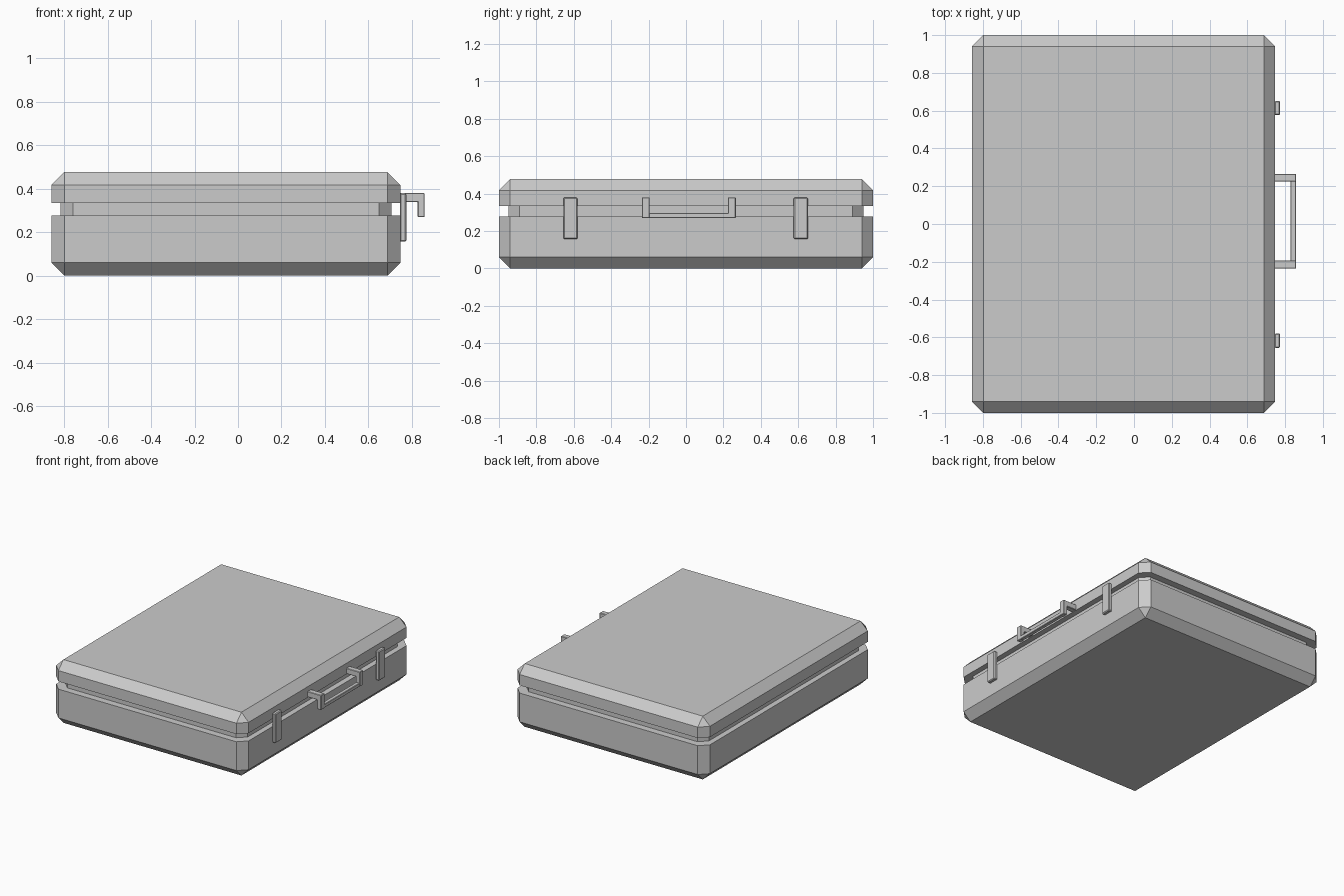
import bpy, bmesh
from mathutils import Vector

if "Cube" in bpy.data.objects:
    bpy.data.objects.remove(bpy.data.objects["Cube"])


def add_object(name, bm):
    bmesh.ops.recalc_face_normals(bm, faces=bm.faces)
    mesh = bpy.data.meshes.new(name)
    bm.to_mesh(mesh)
    bm.free()
    obj = bpy.data.objects.new(name, mesh)
    bpy.context.collection.objects.link(obj)
    return obj


def box_bmesh(lo, hi, bevel):
    lo, hi = Vector(lo), Vector(hi)
    bm = bmesh.new()
    bmesh.ops.create_cube(bm, size=1)
    for v in bm.verts:
        v.co = (lo + hi) / 2 + v.co * (hi - lo)
    bmesh.ops.bevel(bm, geom=bm.edges[:], offset=bevel, segments=1,
                    profile=0.5, affect='EDGES')
    return bm


def add_box(name, lo, hi, bevel):
    return add_object(name, box_bmesh(lo, hi, bevel))


def add_profile(name, xz, y0, y1, bevel):
    # extrude an x-z outline along y, then soften its edges
    bm = bmesh.new()
    face = bm.faces.new([bm.verts.new((x, y0, z)) for x, z in xz])
    ext = bmesh.ops.extrude_face_region(bm, geom=[face], use_keep_orig=True)
    for v in ext["geom"]:
        if isinstance(v, bmesh.types.BMVert):
            v.co.y = y1
    bmesh.ops.recalc_face_normals(bm, faces=bm.faces)
    bmesh.ops.bevel(bm, geom=bm.edges[:], offset=bevel, segments=1,
                    profile=0.5, affect='EDGES')
    return add_object(name, bm)


# Case: chamfered box with a recessed seam between base and lid
X0, X1, HEIGHT = -0.858, 0.747, 0.477
SEAM_LO, SEAM_HI = 0.277, 0.335
bm = box_bmesh((X0, -1, 0), (X1, 1, HEIGHT), 0.06)
for z in (SEAM_LO, SEAM_HI):
    bmesh.ops.bisect_plane(bm, geom=bm.verts[:] + bm.edges[:] + bm.faces[:],
                           plane_co=(0, 0, z), plane_no=(0, 0, 1))
seam = [f for f in bm.faces
        if SEAM_LO < f.calc_center_median().z < SEAM_HI]
ext = bmesh.ops.extrude_face_region(bm, geom=seam)
cx = (X0 + X1) / 2
for v in ext["geom"]:
    if isinstance(v, bmesh.types.BMVert):
        v.co.x = cx + (v.co.x - cx) * 0.948
        v.co.y *= 0.948
old = [f for f in seam if f.is_valid]
if old:
    bmesh.ops.delete(bm, geom=old, context='FACES')
add_object("case", bm)

# Latches bridging the seam
for side, y in (("left", -0.618), ("right", 0.614)):
    add_box("latch_" + side, (X1 - 0.003, y - 0.038, 0.156),
            (X1 + 0.027, y + 0.038, 0.379), 0.006)

# Handle: two bent arms joined by a low grip bar
arm = [(X1 - 0.003, 0.338), (0.826, 0.338), (0.826, 0.269),
       (0.858, 0.269), (0.858, 0.380), (X1 - 0.003, 0.380)]
for side, y in (("left", -0.215), ("right", 0.245)):
    add_profile("handle_arm_" + side, arm, y - 0.021, y + 0.021, 0.003)
add_box("handle_grip", (0.828, -0.215, 0.270), (0.857, 0.245, 0.297), 0.003)
